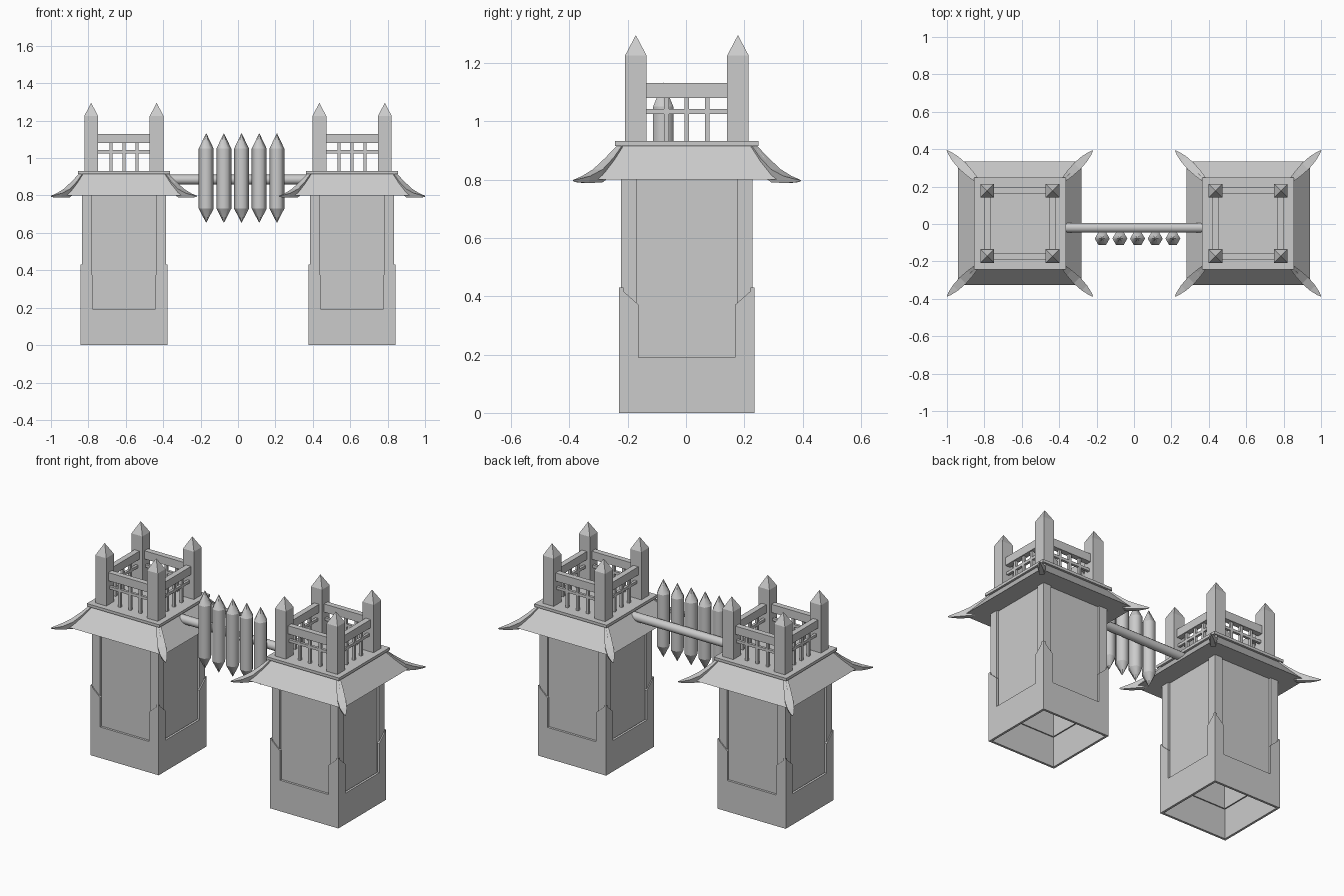
import bpy, bmesh, math
from mathutils import Matrix, Vector

cube = bpy.data.objects.get("Cube")
if cube:
    bpy.data.objects.remove(cube, do_unlink=True)

GREY = (0.6, 0.6, 0.6, 1)
mat = bpy.data.materials.new("plain grey")
mat.use_nodes = True
mat.diffuse_color = GREY
mat.node_tree.nodes["Principled BSDF"].inputs["Base Color"].default_value = GREY


def finish(name, bm, loc=(0, 0, 0), smooth=False):
    bmesh.ops.recalc_face_normals(bm, faces=bm.faces)
    me = bpy.data.meshes.new(name)
    for f in bm.faces:
        f.smooth = smooth and len(f.verts) == 4
    bm.to_mesh(me)
    bm.free()
    me.materials.append(mat)
    ob = bpy.data.objects.new(name, me)
    ob.location = loc
    bpy.context.collection.objects.link(ob)
    return ob


def box(bm, x, y, z):
    """Box from three (low, high) ranges."""
    m = Matrix.LocRotScale([(a + b) / 2 for a, b in (x, y, z)], None,
                           Vector([b - a for a, b in (x, y, z)]))
    bmesh.ops.create_cube(bm, size=1, matrix=m)


def plate(bm, outline, half, depth):
    """Upright outline on the front side, thickened inwards."""
    face = bm.faces.new([bm.verts.new((u, -half, z)) for u, z in outline])
    ext = bmesh.ops.extrude_face_region(bm, geom=[face], use_keep_orig=True)
    verts = [g for g in ext["geom"] if isinstance(g, bmesh.types.BMVert)]
    bmesh.ops.translate(bm, verts=verts, vec=(0, depth, 0))


def loft(bm, rings):
    """Skin a list of equal point rings and cap both ends."""
    rings = [[bm.verts.new(p) for p in r] for r in rings]
    n = len(rings[0])
    for a, b in zip(rings, rings[1:]):
        for i in range(n):
            j = (i + 1) % n
            bm.faces.new((a[i], a[j], b[j], b[i]))
    bm.faces.new(rings[0])
    bm.faces.new(rings[-1])


def square(h, z):
    return [(-h, -h, z), (h, -h, z), (h, h, z), (-h, h, z)]


def four_sides(name, build, loc):
    """Repeat a front-side part on all four sides."""
    bm = bmesh.new()
    for k in range(4):
        old = set(bm.verts)
        build(bm)
        bmesh.ops.rotate(bm, verts=[v for v in bm.verts if v not in old],
                         matrix=Matrix.Rotation(k * math.pi / 2, 3, 'Z'))
    return finish(name, bm, loc)


# Builders for one side or corner of a tower
def collar(bm):
    right = [(0.232, 0), (0.232, 0.43), (0.165, 0.37), (0.165, 0.19)]
    plate(bm, right + [(-u, z) for u, z in reversed(right)], 0.232, 0.014)


def corner_strips(bm):
    for s in (-1, 1):
        plate(bm, [(s * 0.172, 0.19), (s * 0.225, 0.19),
                   (s * 0.225, 0.81), (s * 0.172, 0.81)], 0.225, 0.014)


def wall_panel(bm):
    box(bm, (-0.212, 0.212), (-0.212, -0.205), (0.18, 0.81))


def hip_horn(bm):
    # stations: diagonal offset of top and bottom, heights, half width
    rows = [(0.228, 0.92, 0.228, 0.88, 0.012), (0.265, 0.875, 0.27, 0.81, 0.020),
            (0.305, 0.835, 0.30, 0.79, 0.024), (0.345, 0.812, 0.345, 0.788, 0.020),
            (0.375, 0.802, 0.372, 0.790, 0.010), (0.390, 0.798, 0.388, 0.793, 0.002)]
    rings = []
    for t, zt, b, zb, w in rows:
        w *= 0.7
        rings.append([(t - w, t + w, zt), (t + w, t - w, zt),
                      (b + w * 0.6, b - w * 0.6, zb), (b - w * 0.6, b + w * 0.6, zb)])
    loft(bm, rings)


def post(bm):
    c, h = 0.175, 0.037
    box(bm, (c - h, c + h), (c - h, c + h), (0.925, 1.225))
    cap = Matrix.Translation((c, c, 1.26)) @ Matrix.Rotation(math.pi / 4, 4, 'Z')
    bmesh.ops.create_cone(bm, cap_ends=True, segments=4, radius1=h * math.sqrt(2),
                          radius2=0, depth=0.07, matrix=cap)


def railing(bm):
    y = -0.175
    box(bm, (-0.14, 0.14), (y - 0.017, y + 0.017), (1.08, 1.13))
    box(bm, (-0.14, 0.14), (y - 0.008, y + 0.008), (1.025, 1.042))
    for x in (-0.07, 0, 0.07):
        box(bm, (x - 0.008, x + 0.008), (y - 0.008, y + 0.008), (0.93, 1.085))


# Two matching towers
for side, cx in (("right", -0.61), ("left", 0.61)):
    loc = (cx, 0.003, 0)
    for part, build in (("base_collar", collar), ("corner_strips", corner_strips),
                        ("wall_panels", wall_panel), ("roof_horns", hip_horn),
                        ("corner_posts", post), ("railings", railing)):
        four_sides(f"{side}_{part}", build, loc)
    bm = bmesh.new()
    loft(bm, [square(0.33, 0.80), square(0.228, 0.92)])
    finish(f"{side}_roof", bm, loc)
    bm = bmesh.new()
    box(bm, (-0.246, 0.246), (-0.246, 0.246), (0.915, 0.932))
    finish(f"{side}_deck", bm, loc)

# Crossbeam between the towers
bm = bmesh.new()
bmesh.ops.create_cone(bm, cap_ends=True, segments=12, radius1=0.026, radius2=0.026,
                      depth=0.74, matrix=Matrix.Rotation(math.pi / 2, 4, 'Y'))
finish("crossbeam", bm, (0, -0.02, 0.885), smooth=True)

# Hanging logs, pointed at both ends
for i in range(5):
    bm = bmesh.new()
    rings = [[(r * math.cos(k * math.pi / 3), r * math.sin(k * math.pi / 3), z)
              for k in range(6)]
             for r, z in ((0.001, 0.655), (0.04, 0.73), (0.04, 1.05), (0.001, 1.132))]
    loft(bm, rings)
    log = finish(f"log_{i + 1}", bm, (-0.17 + i * 0.0945, -0.078, 0), smooth=True)
    for e in log.data.edges:
        za, zb = (log.data.vertices[v].co.z for v in e.vertices)
        e.use_edge_sharp = abs(za - zb) < 0.001
